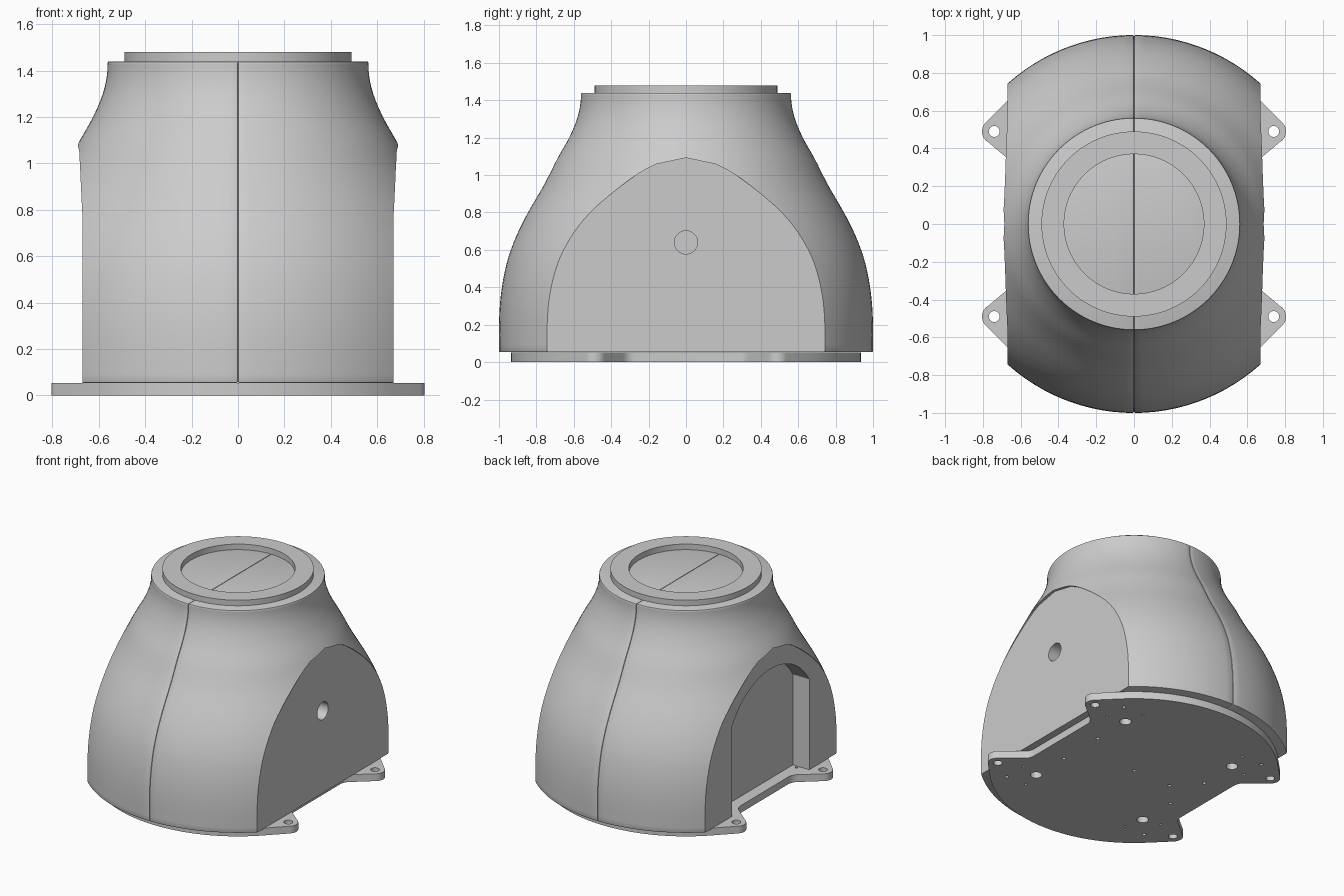
import bpy, bmesh
from math import pi, sin, cos, sqrt, radians
from mathutils import Vector

if "Cube" in bpy.data.objects:
    bpy.data.objects.remove(bpy.data.objects["Cube"])


def make(name, verts, faces):
    me = bpy.data.meshes.new(name)
    me.from_pydata(verts, [], faces)
    bm = bmesh.new()
    bm.from_mesh(me)
    bmesh.ops.recalc_face_normals(bm, faces=bm.faces)
    bm.to_mesh(me)
    bm.free()
    ob = bpy.data.objects.new(name, me)
    bpy.context.collection.objects.link(ob)
    return ob


def prisms(name, outlines, lo, hi, axis='Z'):
    """Extrude one or more closed 2D outlines along Z (x,y) or X (y,z)."""
    verts, faces = [], []
    for pts in outlines:
        b, n = len(verts), len(pts)
        for h in (lo, hi):
            verts += [(p[0], p[1], h) if axis == 'Z' else (h, p[0], p[1]) for p in pts]
        faces += [list(range(b, b + n))[::-1], list(range(b + n, b + 2 * n))]
        faces += [(b + i, b + (i + 1) % n, b + n + (i + 1) % n, b + n + i) for i in range(n)]
    return make(name, verts, faces)


def arc(cx, cy, r, a0, a1, n):
    return [(cx + r * cos(radians(a0 + (a1 - a0) * i / n)),
             cy + r * sin(radians(a0 + (a1 - a0) * i / n))) for i in range(n + 1)]


def circle(cx, cy, r, n=32):
    return arc(cx, cy, r, 0, 360, n)[:-1]


def apply_mod(ob, kind, **props):
    m = ob.modifiers.new(kind, kind)
    for k, v in props.items():
        setattr(m, k, v)
    bpy.context.view_layer.objects.active = ob
    bpy.ops.object.modifier_apply(modifier=m.name)


def cut(ob, cutter):
    apply_mod(ob, 'BOOLEAN', operation='DIFFERENCE', solver='EXACT', object=cutter)
    bpy.data.objects.remove(cutter)


def smooth(ob):
    bpy.ops.object.select_all(action='DESELECT')
    ob.select_set(True)
    bpy.context.view_layer.objects.active = ob
    bpy.ops.object.shade_smooth_by_angle(angle=radians(25))


# Bell profile (radius, height), smoothed with a Catmull-Rom spline
KEYS = [(1.0, .053), (1.0, .2), (.994, .32), (.978, .44), (.95, .56), (.905, .68),
        (.845, .8), (.775, .92), (.732, 1.0), (.687, 1.09), (.625, 1.2),
        (.583, 1.3), (.565, 1.38), (.562, 1.44)]
profile = []
for i in range(len(KEYS) - 1):
    p0, p1, p2, p3 = [Vector(KEYS[min(max(j, 0), len(KEYS) - 1)]) for j in range(i - 1, i + 3)]
    for t in (0, .33, .67):
        profile.append(.5 * (2 * p1 + (p2 - p0) * t + (2 * p0 - 5 * p1 + 4 * p2 - p3) * t * t
                             + (3 * p1 - p0 - 3 * p2 + p3) * t ** 3))
profile.append(Vector(KEYS[-1]))


def half_shell(name, side):
    n, verts, faces = 56, [], []
    for r, z in profile:
        verts += [(side * r * cos(a), r * sin(a), z)
                  for a in (-pi / 2 + pi * i / n for i in range(n + 1))]
    w, rows = n + 1, len(profile)
    for j in range(rows - 1):
        faces += [(j * w + i, j * w + i + 1, (j + 1) * w + i + 1, (j + 1) * w + i) for i in range(n)]
    faces.append(list(range(w)))
    faces.append(list(range((rows - 1) * w, rows * w)))
    faces.append([j * w for j in range(rows)] + [j * w + n for j in reversed(range(rows))])
    ob = make(name, verts, faces)
    # Small rounding on rims; also forms the seam groove
    apply_mod(ob, 'BEVEL', width=.007, segments=2, limit_method='ANGLE', angle_limit=radians(40))
    return ob


# Arched flat on each side, following the bell just inside its intersection
arch = [(.8, -.1), (.8, .2)]
for r, z in profile:
    if .2 < z < 1.085:
        x = .665 + .021 * max(0, (z - .65) / .435)
        arch.append((sqrt(max(r * r - x * x, 0)), z))
arch = arch + [(0, 1.092)] + [(-y, z) for y, z in reversed(arch)]

right = half_shell("right_shell", 1)
left = half_shell("left_shell", -1)
cut(right, prisms("cutter", [arch], .67, 1.2, 'X'))
cut(left, prisms("cutter", [arch], -1.2, -.67, 'X'))

# Cable hole on the right, arched recess on the left
cut(right, prisms("cutter", [circle(0, .64, .062)], .54, .9, 'X'))
recess = [(-.435, -.1), (.435, -.1)] + arc(0, .94 - .514, .514, 32.2, 147.8, 32)
cut(left, prisms("cutter", [recess], -.9, -.54, 'X'))
smooth(right)
smooth(left)

# Raised ring on the top
ring = prisms("top_ring", [circle(0, 0, .49, 96)], 1.438, 1.48)
cut(ring, prisms("cutter", [circle(0, 0, .37, 96)], 1.3, 1.6))
smooth(ring)

# Base plate: round front and back, straight sides, four mounting lugs
quarter = arc(.70, .27, .08, 180, 120, 6)
quarter += arc(.74, .49, .065, -60, 45, 12) + arc(0, 0, .935, 45, 90, 24)
outline = quarter + [(-x, y) for x, y in reversed(quarter[:-1])]
outline += [(x, -y) for x, y in reversed(outline)]
plate = prisms("base_plate", [outline], 0, .052)

# Lug holes, screw holes and pin holes
holes = [circle(0, 0, .012, 12), circle(-.3, 0, .012, 12)]
for sx in (1, -1):
    for sy in (1, -1):
        for x, y, r, n in [(.74, .49, .029, 24), (.45, .45, .038, 24), (.58, .59, .012, 12),
                           (.42, .59, .009, 12), (.58, .42, .009, 12), (.45, .17, .012, 12)]:
            holes.append(circle(sx * x, sy * y, r, n))
cut(plate, prisms("cutter", holes, -.1, .2))
smooth(plate)
